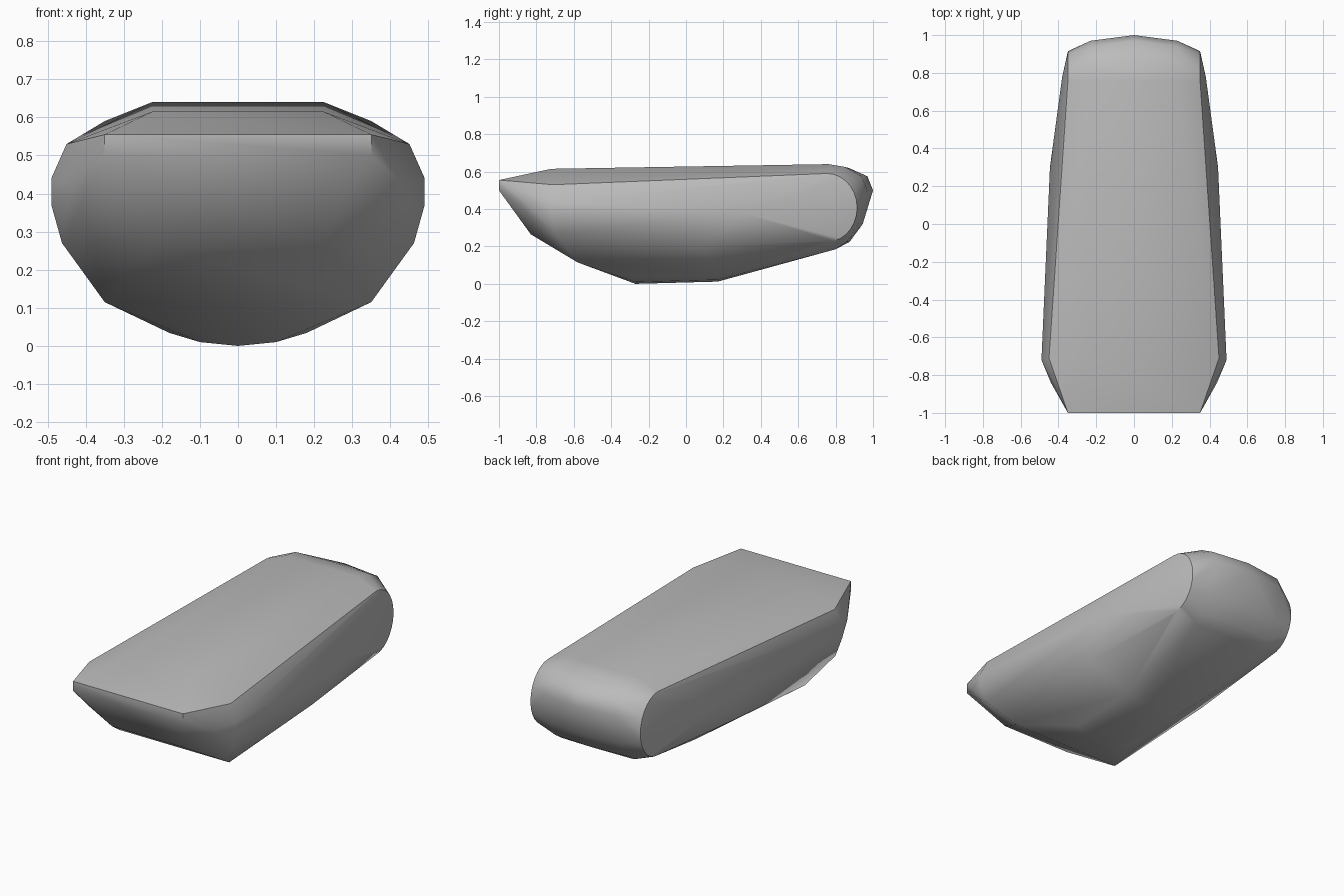
import bpy
import bmesh
import math

default_cube = bpy.data.objects.get("Cube")
if default_cube:
    bpy.data.objects.remove(default_cube, do_unlink=True)


def make_material(name, colour):
    material = bpy.data.materials.new(name)
    material.use_nodes = True
    material.diffuse_color = colour
    material.node_tree.nodes["Principled BSDF"].inputs["Base Color"].default_value = colour
    return material


def arc(x, centre_y, centre_z, radius_y, radius_z, steps):
    """Half ellipse facing the back, in a plane of constant x."""
    angles = [math.pi * (i / steps - 0.5) for i in range(steps + 1)]
    return [(x, centre_y + radius_y * math.cos(a), centre_z + radius_z * math.sin(a))
            for a in angles]


def profile(x, points):
    """Place a list of (y, z) points in a plane of constant x."""
    return [(x, y, z) for y, z in points]


def mirrored_shell(name, half_points, material, smooth_angle):
    """Wrap a tight faceted skin around the points and their mirror images."""
    bm = bmesh.new()
    for x, y, z in half_points:
        bm.verts.new((x, y, z))
        if x > 0:
            bm.verts.new((-x, y, z))
    bmesh.ops.convex_hull(bm, input=list(bm.verts))
    loose = [v for v in bm.verts if not v.link_faces]
    bmesh.ops.delete(bm, geom=loose, context='VERTS')
    # Join triangles lying in one plane
    bmesh.ops.dissolve_limit(bm, angle_limit=math.radians(0.5),
                             verts=list(bm.verts), edges=list(bm.edges))
    bmesh.ops.recalc_face_normals(bm, faces=list(bm.faces))
    mesh = bpy.data.meshes.new(name)
    bm.to_mesh(mesh)
    bm.free()
    mesh.materials.append(material)
    shell = bpy.data.objects.new(name, mesh)
    bpy.context.collection.objects.link(shell)
    bpy.ops.object.select_all(action='DESELECT')
    shell.select_set(True)
    bpy.context.view_layer.objects.active = shell
    bpy.ops.object.shade_smooth_by_angle(angle=math.radians(smooth_angle))
    return shell


grey = make_material("plain grey", (0.5, 0.5, 0.5, 1.0))

# Blunt nose edge and the chin below it
nose = profile(0.35, [(-1.0, 0.5), (-1.0, 0.555)])
chin = [(0.22, -0.83, 0.265), (0.35, -0.58, 0.115)]

# Flat upper deck
deck = profile(0.225, [(-0.72, 0.615), (0.76, 0.64)])

# Widest part of the flanks, narrowing towards the back
flank = profile(0.49, [(-0.72, 0.37), (-0.72, 0.44)])
flank += [(0.45, -0.71, 0.53), (0.462, -0.7, 0.27), (0.44, -0.84, 0.42),
          (0.445, 0.3, 0.38), (0.38, 0.78, 0.4), (0.4, 0.1, 0.2)]

# Shallow rounded keel
keel = []
for x, z in [(0, 0), (0.1, 0.01), (0.18, 0.034)]:
    keel += profile(x, [(-0.27, z), (0.17, z + 0.012)])

# Rounded tail, bulging in the middle
tail = arc(0.35, 0.755, 0.407, 0.16, 0.183, 14)
tail += profile(0.23, [(0.85, 0.625), (0.94, 0.575), (0.97, 0.5),
                       (0.92, 0.32), (0.86, 0.225), (0.8, 0.185)])
tail += profile(0, [(0.87, 0.62), (0.97, 0.575), (1.0, 0.5),
                    (0.945, 0.32), (0.875, 0.225)])

mirrored_shell("faceted_body", nose + chin + deck + flank + keel + tail, grey, 40)
